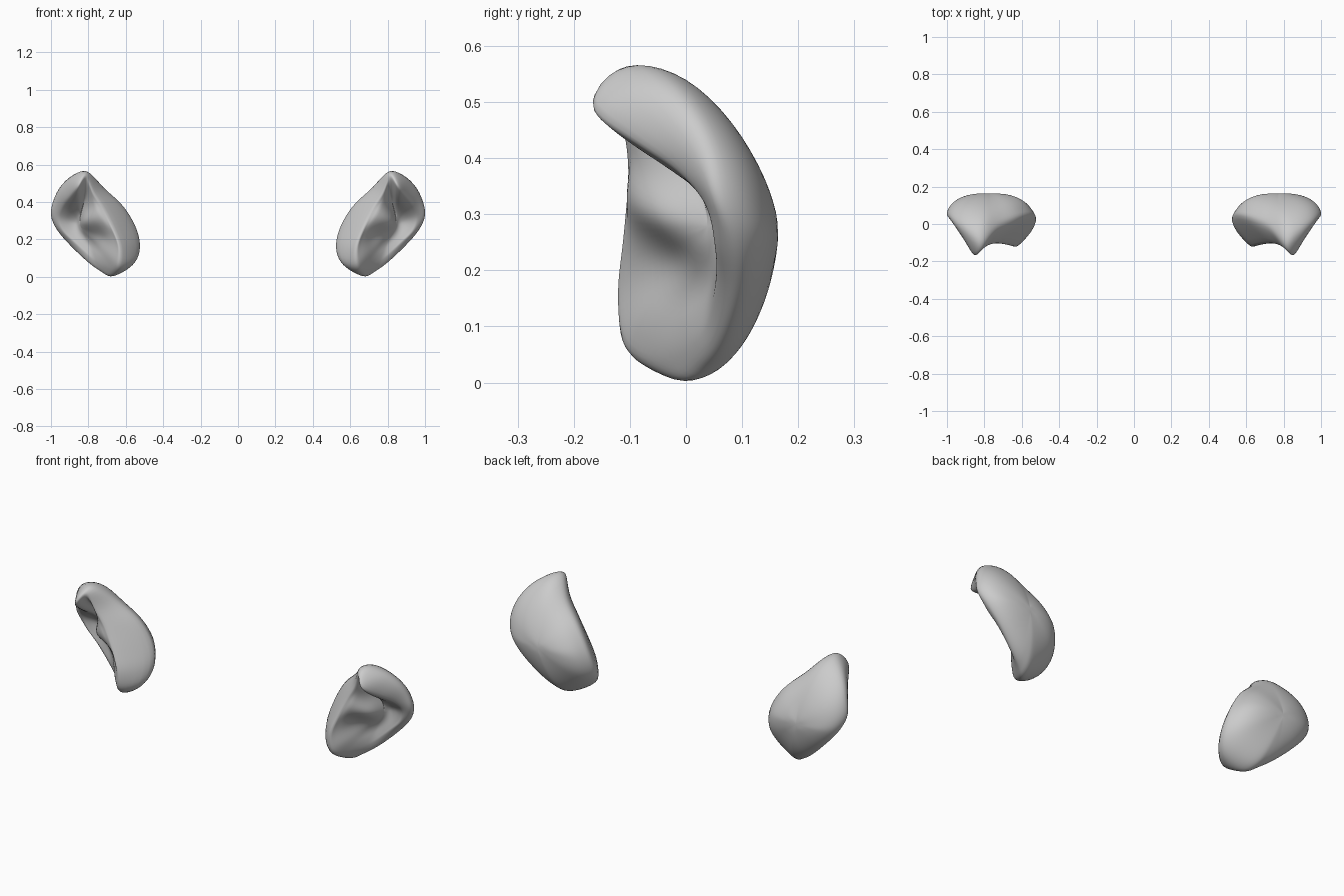
import bpy, bmesh, math
from mathutils import Vector as V

if "Cube" in bpy.data.objects:
    bpy.data.objects.remove(bpy.data.objects["Cube"])

# Front edge of the ear (folded rim), clockwise from the top
RIM = [(.81, -.135, .545), (.855, -.168, .50), (.905, -.09, .44), (.945, -.015, .385), (.965, .035, .32),
       (.94, .052, .245), (.875, .055, .18), (.79, .04, .10), (.73, .005, .05), (.67, -.05, .022),
       (.628, -.108, .055), (.62, -.119, .15), (.655, -.11, .25), (.715, -.10, .37), (.77, -.11, .455)]
# Widest outline, same order
OUT = [(.805, -.09, .567), (.885, -.06, .546), (.95, -.01, .485), (.988, .03, .41), (1.002, .05, .33),
       (.968, .08, .25), (.895, .085, .165), (.80, .06, .075), (.73, .03, .025), (.67, -.01, 0),
       (.562, -.04, .06), (.524, 0, .15), (.545, .03, .26), (.615, .02, .38), (.715, -.02, .475)]
BACK = V((.77, .166, .27))
BOWL = V((.83, .07, .28))


def spline(p0, p1, p2, p3, t):
    return .5 * (2 * p1 + (p2 - p0) * t + (2 * p0 - 5 * p1 + 4 * p2 - p3) * t * t
                 + (3 * p1 - p0 - 3 * p2 + p3) * t ** 3)


def closed(points, n):
    """Resample a closed loop smoothly, n steps per span."""
    p = [V(q) for q in points]
    k = len(p)
    return [spline(p[i - 1], p[i], p[(i + 1) % k], p[(i + 2) % k], s / n)
            for i in range(k) for s in range(n)]


def meridian(rim, out):
    """Section from the back of the ear, over the rim, into the bowl."""
    keys = []
    side = (out - BACK)
    side.y = 0
    side.normalize()
    # leaner top and bottom, fuller sides
    power = 1 + .55 * max(0, side.z) + .3 * max(0, -side.z) - .25 * abs(side.x)
    for a in (80, 60, 40, 20, 0):
        r = math.radians(a)
        c, s = math.cos(r) ** power, math.sin(r)
        q = BACK + (out - BACK) * c
        q.y = out.y + (BACK.y - out.y) * s
        keys.append(q)
    keys.append(rim)
    low = max(0, -side.z)  # the bowl is shallower towards the bottom
    for t, d in ((.14, .07), (.32, .30), (.52, .62), (.75, .9), (.94, 1)):
        q = rim.lerp(BOWL, t)
        q.y = rim.y + (BOWL.y - rim.y) * (d - .12 * low * math.sin(math.pi * t))
        keys.append(q)
    ext = [BACK] + keys + [BOWL]
    return [spline(*ext[i - 1:i + 3], s / 4)
            for i in range(1, len(ext) - 2) for s in range(4)] + [keys[-1]]


def tragus(p):
    """Rounded lobe pushed out over the bowl from its inner edge."""
    d = (p.x - .775) ** 2 / .06 ** 2 + (p.z - .295) ** 2 / .075 ** 2
    return p + V((.04, -.07, -.005)) * math.exp(-d)


def ear(name, side):
    bm = bmesh.new()
    rows = []
    for r, o in zip(closed(RIM, 6), closed(OUT, 6)):
        pts = meridian(r, o)
        pts = pts[:24] + [tragus(p) for p in pts[24:]]
        rows.append([bm.verts.new((p.x * side, p.y, p.z)) for p in pts])
    tb = tragus(BOWL)
    back = bm.verts.new((BACK.x * side, BACK.y, BACK.z))
    bowl = bm.verts.new((tb.x * side, tb.y, tb.z))
    for i, a in enumerate(rows):
        b = rows[(i + 1) % len(rows)]
        bm.faces.new((back, a[0], b[0]))
        bm.faces.new((bowl, b[-1], a[-1]))
        for j in range(len(a) - 1):
            bm.faces.new((a[j], a[j + 1], b[j + 1], b[j]))
    # Soften the blend between rim, lobe and bowl
    for _ in range(6):
        bmesh.ops.smooth_vert(bm, verts=bm.verts, factor=.4, use_axis_x=True,
                              use_axis_y=True, use_axis_z=True)
    bmesh.ops.recalc_face_normals(bm, faces=bm.faces)
    for f in bm.faces:
        f.smooth = True
    me = bpy.data.meshes.new(name)
    bm.to_mesh(me)
    bm.free()
    bpy.context.collection.objects.link(bpy.data.objects.new(name, me))


ear("right_ear", 1)
ear("left_ear", -1)
